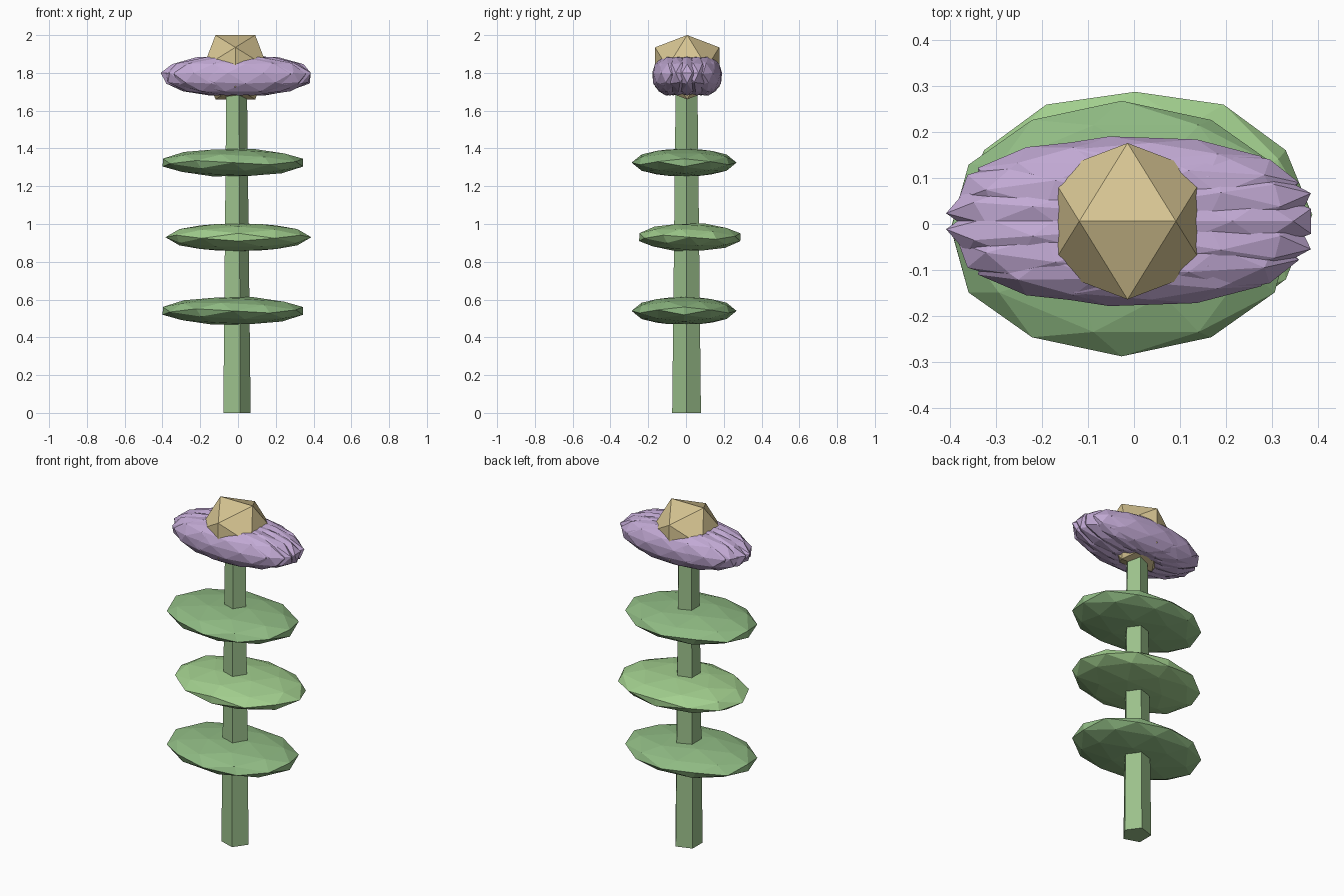
import bpy, bmesh, math
from itertools import combinations
from mathutils import Vector, Matrix

if "Cube" in bpy.data.objects:
    bpy.data.objects.remove(bpy.data.objects["Cube"])

PHI = (1 + math.sqrt(5)) / 2


def material(name, rgb):
    m = bpy.data.materials.new(name)
    m.diffuse_color = (*rgb, 1)
    m.use_nodes = True
    m.node_tree.nodes["Principled BSDF"].inputs["Base Color"].default_value = m.diffuse_color
    return m


GREEN = material("stem_green", (0.33, 0.53, 0.26))
LEAF = material("leaf_green", (0.28, 0.50, 0.23))
LIGHT = material("light_leaf_green", (0.36, 0.62, 0.27))
PURPLE = material("petal_purple", (0.54, 0.40, 0.66))
GOLD = material("centre_gold", (0.68, 0.56, 0.29))


def ico_points(detail):
    """Unit icosahedron with its top edge along x, optionally subdivided once."""
    raw = []
    for a in (-1, 1):
        for b in (-PHI, PHI):
            raw += [Vector((a, 0, b)), Vector((0, b, a)), Vector((b, a, 0))]
    pts = [p.normalized() for p in raw]
    if detail:
        pts += [(p + q).normalized() for p, q in combinations(raw, 2)
                if abs((p - q).length - 2) < 0.01]
    return pts


def add_ball(bm, detail, rot, size, loc):
    """Faceted ellipsoid: facets are turned first, then stretched along the axes."""
    part = bmesh.new()
    for p in ico_points(detail):
        q = rot @ p
        part.verts.new([q[i] * size[i] + loc[i] for i in range(3)])
    bmesh.ops.convex_hull(part, input=part.verts[:])
    bmesh.ops.recalc_face_normals(part, faces=part.faces[:])
    tmp = bpy.data.meshes.new("tmp")
    part.to_mesh(tmp)
    part.free()
    bm.from_mesh(tmp)
    bpy.data.meshes.remove(tmp)


def finish(name, bm, mat):
    me = bpy.data.meshes.new(name)
    bm.to_mesh(me)
    bm.free()
    me.materials.append(mat)
    ob = bpy.data.objects.new(name, me)
    bpy.context.collection.objects.link(ob)
    return ob


def rz(a):
    return Matrix.Rotation(a, 3, 'Z')


# Stem: tapered five-sided column with a corner towards +x
bpy.ops.mesh.primitive_cone_add(vertices=5, radius1=0.08, radius2=0.06, depth=1.78,
                                location=(-0.013, 0.003, 0.89))
stem = bpy.context.object
stem.name = "stem"
xs = [v.co.x for v in stem.data.vertices]
ys = [v.co.y for v in stem.data.vertices]
tip = max((v.co for v in stem.data.vertices), key=lambda c: c.x * c.x + c.y * c.y)
stem.data.transform(Matrix.Rotation(-math.atan2(tip.y, tip.x), 4, 'Z'))
stem.data.materials.append(GREEN)

# Leaves: flat faceted discs, alternating side
tilt = Matrix.Rotation(0.28, 3, 'Y')
for i, z in enumerate((0.54, 0.93, 1.325)):
    mid = i == 1
    turn = rz(math.pi / 2) if mid else Matrix.Identity(3)
    bm = bmesh.new()
    add_ball(bm, 1, turn @ tilt @ rz(math.pi / 2), (0.386, 0.278, 0.076),
             (0.002, 0.02, z) if mid else (-0.027, -0.01, z))
    finish(f"leaf_{i + 1}", bm, LIGHT if mid else LEAF)

# Flower: ring of overlapping faceted petals
N = 13
bm = bmesh.new()
for k in range(N):
    a = 2 * math.pi * k / N
    add_ball(bm, 1, rz(a) @ Matrix.Rotation(0.4, 3, 'Y'), (0.31, 0.088, 0.106),
             (-0.006 + 0.1 * math.cos(a), 0.006 + 0.1 * math.sin(a), 1.785))
finish("petals", bm, PURPLE)

# Flower centre: plain icosahedron
bm = bmesh.new()
add_ball(bm, 0, Matrix.Identity(3), (0.2, 0.2, 0.2), (-0.014, 0.006, 1.83))
finish("flower_centre", bm, GOLD)
